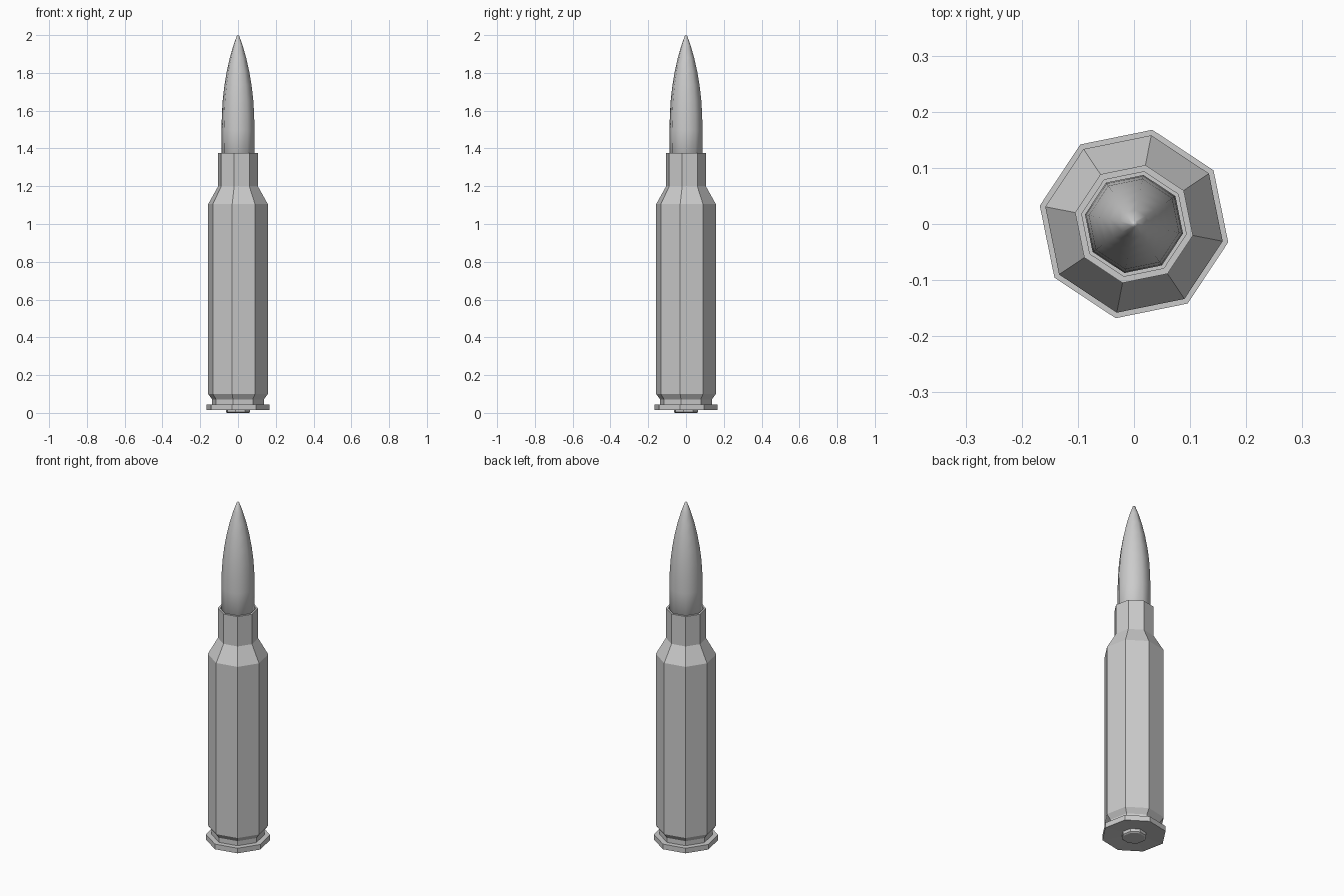
import bpy
import bmesh
import math

SIDES = 8
TURN = math.radians(-11)

cube = bpy.data.objects.get("Cube")
if cube:
    bpy.data.objects.remove(cube, do_unlink=True)

grey = bpy.data.materials.new("plain grey")
grey.use_nodes = True
grey.diffuse_color = (0.6, 0.6, 0.6, 1)
grey.node_tree.nodes["Principled BSDF"].inputs["Base Color"].default_value = (0.6, 0.6, 0.6, 1)


def lathe(name, profile, cap_start=True, cap_end=True, smooth=False):
    """Octagonal turned part from (radius, height) pairs, listed bottom up."""
    bm = bmesh.new()
    rings = []
    for r, z in profile:
        angles = [TURN + math.tau * i / SIDES for i in range(SIDES)]
        rings.append([bm.verts.new((r * math.cos(a), r * math.sin(a), z)) for a in angles])
    for low, high in zip(rings, rings[1:]):
        for i in range(SIDES):
            j = (i + 1) % SIDES
            bm.faces.new((low[i], low[j], high[j], high[i]))
    if cap_start:
        bm.faces.new(rings[0][::-1])
    if cap_end:
        bm.faces.new(rings[-1])
    for face in bm.faces:
        face.smooth = smooth
    mesh = bpy.data.meshes.new(name)
    bm.to_mesh(mesh)
    bm.free()
    mesh.materials.append(grey)
    obj = bpy.data.objects.new(name, mesh)
    bpy.context.collection.objects.link(obj)
    return obj


# Case: dished base, rim, extractor groove, body, shoulder, neck and open mouth
lathe("case", [
    (0.06, 0.022), (0.171, 0.015), (0.171, 0.045), (0.14, 0.045), (0.14, 0.072),
    (0.161, 0.10), (0.161, 1.105), (0.107, 1.20), (0.107, 1.375),
    (0.095, 1.375), (0.095, 1.22),
])

# Primer disc in the base
lathe("primer", [(0.058, 0.0), (0.066, 0.005), (0.066, 0.03)])

# Pointed projectile seated in the neck
lathe("projectile", [
    (0.088, 1.22), (0.089, 1.50), (0.087, 1.58), (0.082, 1.66), (0.073, 1.735),
    (0.06, 1.81), (0.044, 1.88), (0.025, 1.945), (0.006, 1.997), (0.001, 2.0),
], smooth=True)
